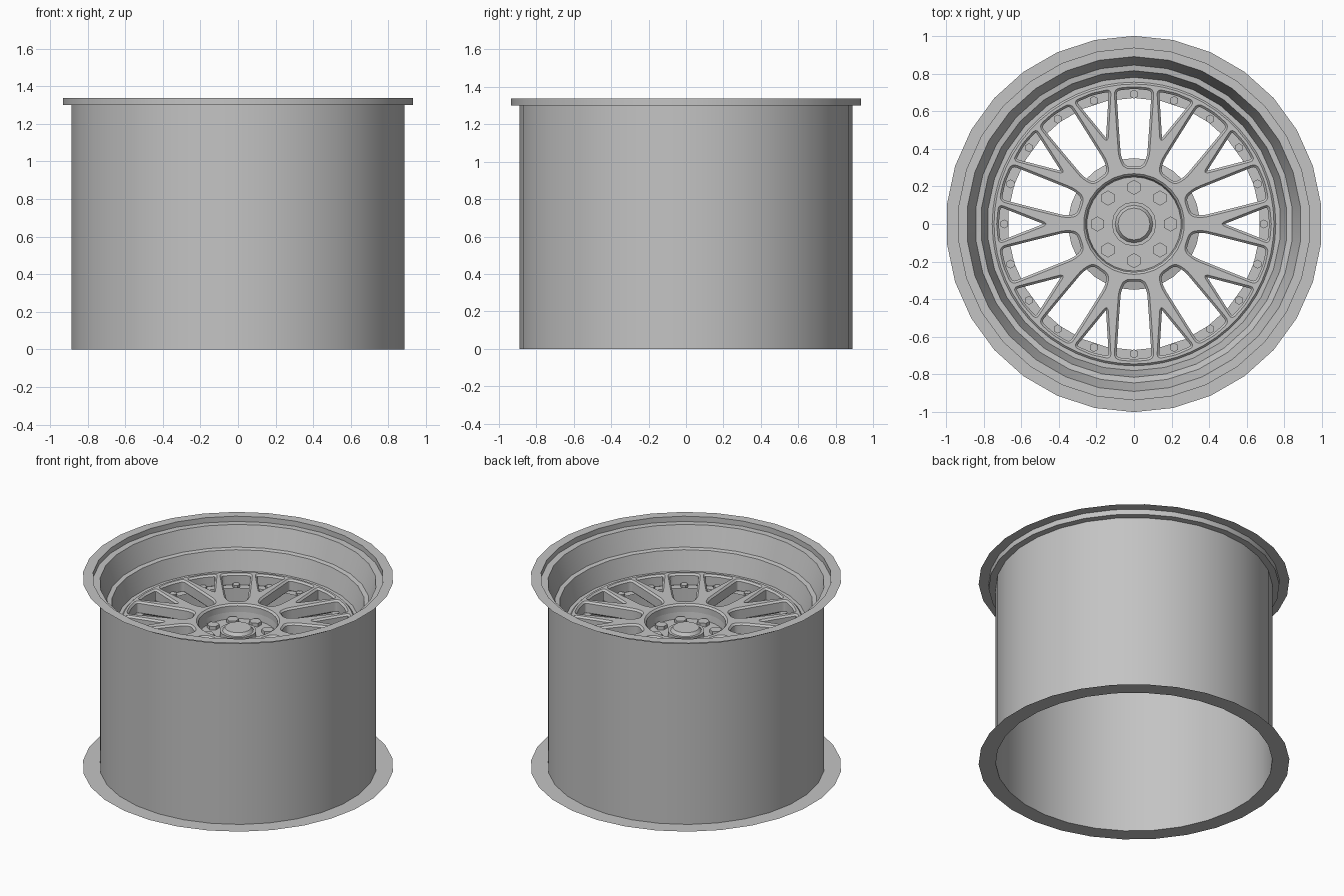
import bpy, math
from math import sin, cos, pi, radians
from mathutils import Vector

if "Cube" in bpy.data.objects:
    bpy.data.objects.remove(bpy.data.objects["Cube"])

GREY = (0.55, 0.55, 0.55, 1)
metal = bpy.data.materials.new("plain grey metal")
metal.use_nodes = True
metal.diffuse_color = GREY
metal.node_tree.nodes["Principled BSDF"].inputs["Base Color"].default_value = GREY


def finish(ob, angle=25):
    ob.data.materials.clear()
    ob.data.materials.append(metal)
    bpy.ops.object.select_all(action='DESELECT')
    ob.select_set(True)
    bpy.context.view_layer.objects.active = ob
    bpy.ops.object.shade_smooth_by_angle(angle=radians(angle))
    return ob


def lathe(name, profile, sides=30, centre=(0, 0), angle=25):
    """Spin a list of (radius, z) about a vertical axis; radius 0 closes with a cap."""
    verts, faces = [], []
    rings = [p for p in profile if p[0] > 0]
    for r, z in rings:
        for i in range(sides):
            a = pi / 2 + 2 * pi * i / sides
            verts.append((centre[0] + r * cos(a), centre[1] + r * sin(a), z))
    for k in range(len(rings) - 1):
        for i in range(sides):
            j = (i + 1) % sides
            a, b = k * sides, (k + 1) * sides
            faces.append((a + i, a + j, b + j, b + i))
    if profile[-1][0] == 0:
        faces.append([(len(rings) - 1) * sides + i for i in range(sides)])
    mesh = bpy.data.meshes.new(name)
    mesh.from_pydata(verts, [], faces)
    ob = bpy.data.objects.new(name, mesh)
    bpy.context.collection.objects.link(ob)
    return finish(ob, angle)


def rounded(points, radius, steps=4):
    """Round every corner of a closed 2D outline."""
    out = []
    for i, p in enumerate(points):
        p = Vector(p)
        a, b = Vector(points[i - 1]) - p, Vector(points[(i + 1) % len(points)]) - p
        s = p + a.normalized() * min(radius, a.length * 0.45)
        e = p + b.normalized() * min(radius, b.length * 0.45)
        for k in range(steps + 1):
            t = k / steps
            out.append(s * (1 - t) ** 2 + p * 2 * t * (1 - t) + e * t * t)
    return out


def turned(points, angle):
    c, s = cos(angle), sin(angle)
    return [(x * c - y * s, x * s + y * c) for x, y in points]


def circle(radius, sides):
    return [(radius * cos(pi / 2 + 2 * pi * i / sides),
             radius * sin(pi / 2 + 2 * pi * i / sides)) for i in range(sides)]


# Outer barrel with flat flange at the bottom
lathe("barrel", [(1.0, 0), (0.89, 0), (0.89, 1.30)])

# Stepped top flange
lathe("top_flange", [(0.89, 1.30), (0.935, 1.30), (0.935, 1.337), (1.0, 1.337)])

# Stepped dish inside the barrel, down to the bolt ring
lathe("inner_dish", [(0.67, 0.95), (0.745, 0.95), (0.745, 1.02), (0.78, 1.02),
                     (0.815, 1.155), (0.845, 1.16), (0.89, 1.30)])

# Spoke disc: filled outline with ten wide and ten forked windows
curve = bpy.data.curves.new("spoke_disc", 'CURVE')
curve.dimensions = '2D'
curve.fill_mode = 'BOTH'
curve.extrude = 0.033
curve.bevel_depth = 0.012
curve.bevel_resolution = 0
curve.offset = -0.006


def outline(points):
    spline = curve.splines.new('POLY')
    spline.points.add(len(points) - 1)
    for pt, (x, y) in zip(spline.points, points):
        pt.co = (x, y, 0, 1)
    spline.use_cyclic_u = True


wide = rounded([(0.715, -0.1), (0.725, 0), (0.715, 0.1), (0.5, 0.086), (0.36, 0.076),
                (0.3, 0.05), (0.3, -0.05), (0.36, -0.076), (0.5, -0.086)], 0.03)
fork = rounded([(0.715, -0.098), (0.725, 0), (0.715, 0.098), (0.465, 0)], 0.022)
outline(circle(0.75, 60))
outline(circle(0.262, 30))
for i in range(10):
    outline(turned(wide, radians(18 + 36 * i)))
    outline(turned(fork, radians(36 * i)))
disc = bpy.data.objects.new("spoke_disc", curve)
disc.location.z = 0.985
bpy.context.collection.objects.link(disc)
bpy.ops.object.select_all(action='DESELECT')
disc.select_set(True)
bpy.context.view_layer.objects.active = disc
bpy.ops.object.convert(target='MESH')
finish(bpy.context.object)

# Hub: recessed floor with a raised outer wall, and the foot of the spokes
lathe("hub_recess", [(0.35, 0.90), (0.35, 0.945), (0.275, 0.965), (0.275, 1.02),
                     (0.262, 1.02), (0.25, 0.93), (0, 0.93)])
lathe("hub_back", [(0.35, 0.90), (0, 0.90)])

# Centre cap
lathe("centre_cap", [(0.118, 0.93), (0.118, 0.965), (0.1, 0.965), (0.085, 0.985), (0, 0.985)], 16)

# Hub bolts and rim bolts, all hexagonal
for count, ring, size, base, top in ((8, 0.195, 0.04, 0.93, 0.955), (20, 0.69, 0.024, 0.95, 0.97)):
    for i in range(count):
        a = 2 * pi * i / count + pi / 2
        lathe("hub_bolt" if count == 8 else "rim_bolt",
              [(size, base), (size, top), (0, top)], 6, (ring * cos(a), ring * sin(a)))
